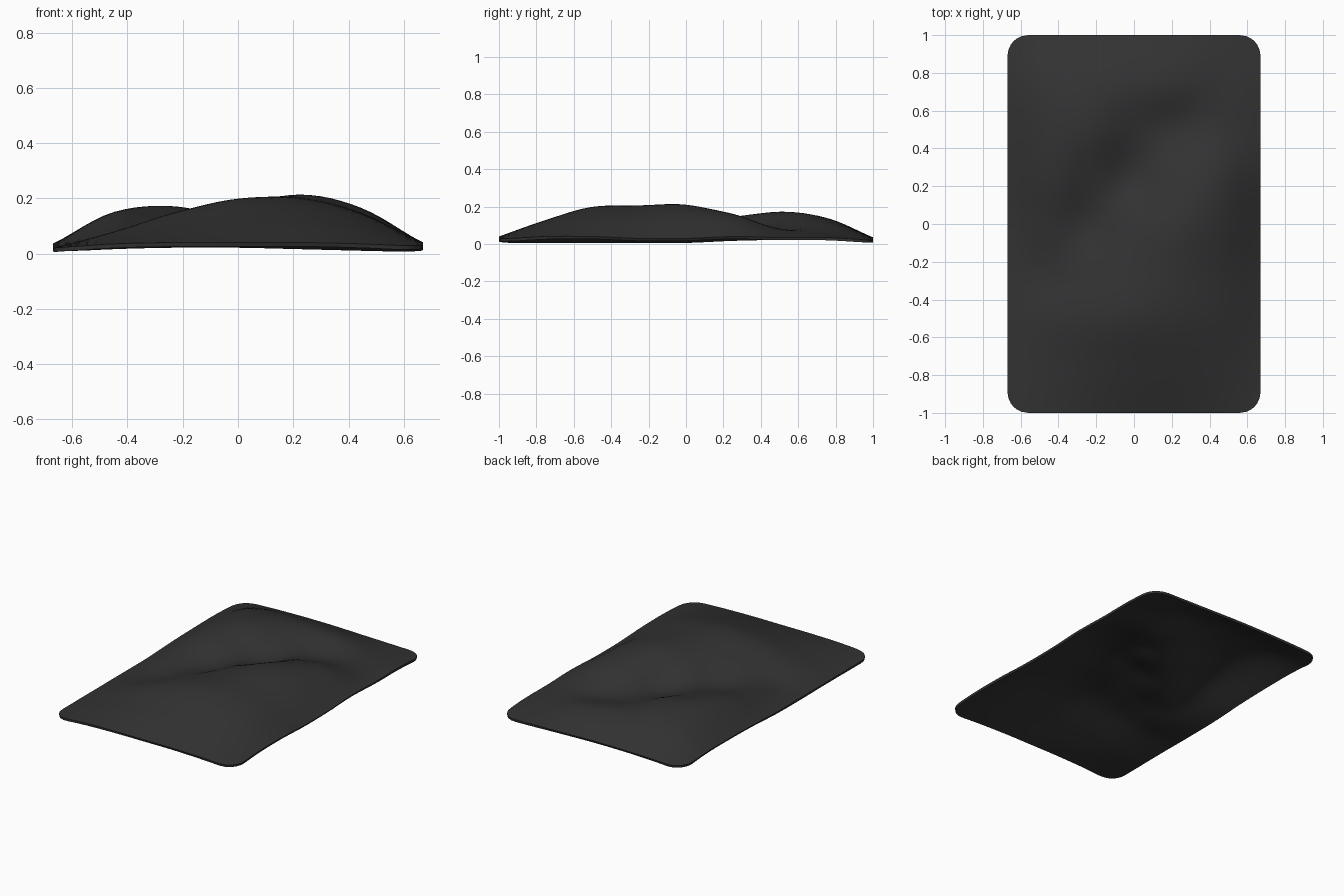
import bpy, bmesh, math

if "Cube" in bpy.data.objects:
    bpy.data.objects.remove(bpy.data.objects["Cube"])

W, L, R = 0.67, 1.0, 0.11      # half width, half length, corner radius
THICK = 0.015
NX, NY = 36, 54

# Top-surface heights in hundredths: rows run front to back, columns left to right
HEIGHTS = [
    [2, 3.5, 4, 4, 4, 3.5, 2.5],
    [2, 6, 10, 12.5, 12.5, 9.5, 4],
    [2, 8, 15, 19.5, 19, 14, 4],
    [2, 5.5, 12, 18.5, 20.5, 15, 3],
    [2, 9, 7.5, 15, 21, 16.5, 3],
    [3, 14, 12, 7.5, 15, 15, 4],
    [3.5, 15, 17, 11, 7.5, 8, 3.5],
    [3.5, 12, 14, 13, 11, 6, 3.5],
    [2, 3, 3.5, 3.5, 3, 2.5, 2],
]


def cubic(vals, t):
    """Catmull-Rom through evenly spaced values, t in 0..1."""
    n = len(vals) - 1
    i = min(int(t * n), n - 1)
    f = t * n - i
    b, c = vals[i], vals[i + 1]
    a = vals[i - 1] if i > 0 else 2 * b - c
    d = vals[i + 2] if i + 2 <= n else 2 * c - b
    return b + 0.5 * f * (c - a + f * (2*a - 5*b + 4*c - d + f * (3*(b - c) + d - a)))


def height(x, y):
    u, v = (x / W + 1) / 2, (y / L + 1) / 2
    u, v = min(max(u, 0), 1), min(max(v, 0), 1)
    return cubic([cubic(row, u) for row in HEIGHTS], v) / 100


def round_corner(x, y):
    """Bend the square corner of the grid into a quarter circle."""
    dx, dy = abs(x) - (W - R), abs(y) - (L - R)
    if dx > 0 and dy > 0:
        k = max(dx, dy) / math.hypot(dx, dy)
        x = math.copysign(W - R + dx * k, x)
        y = math.copysign(L - R + dy * k, y)
    return x, y


# Rumpled sheet
bm = bmesh.new()
grid = []
for j in range(NY + 1):
    row = []
    for i in range(NX + 1):
        x, y = round_corner(W * (2 * i / NX - 1), L * (2 * j / NY - 1))
        row.append(bm.verts.new((x, y, height(x, y))))
    grid.append(row)
for j in range(NY):
    for i in range(NX):
        bm.faces.new((grid[j][i], grid[j][i+1], grid[j+1][i+1], grid[j+1][i]))
mesh = bpy.data.meshes.new("rumpled_cloth")
bm.to_mesh(mesh)
bm.free()
cloth = bpy.data.objects.new("rumpled_cloth", mesh)
bpy.context.collection.objects.link(cloth)

# Charcoal cloth colour
mat = bpy.data.materials.new("charcoal")
mat.diffuse_color = (0.032, 0.032, 0.032, 1)
mat.use_nodes = True
mat.node_tree.nodes["Principled BSDF"].inputs["Base Color"].default_value = mat.diffuse_color
mesh.materials.append(mat)

# Thickness below the top surface
solid = cloth.modifiers.new("thickness", 'SOLIDIFY')
solid.thickness = THICK
solid.offset = -1

bpy.context.view_layer.objects.active = cloth
cloth.select_set(True)
bpy.ops.object.modifier_apply(modifier=solid.name)
bpy.ops.object.shade_smooth_by_angle(angle=math.radians(40))
